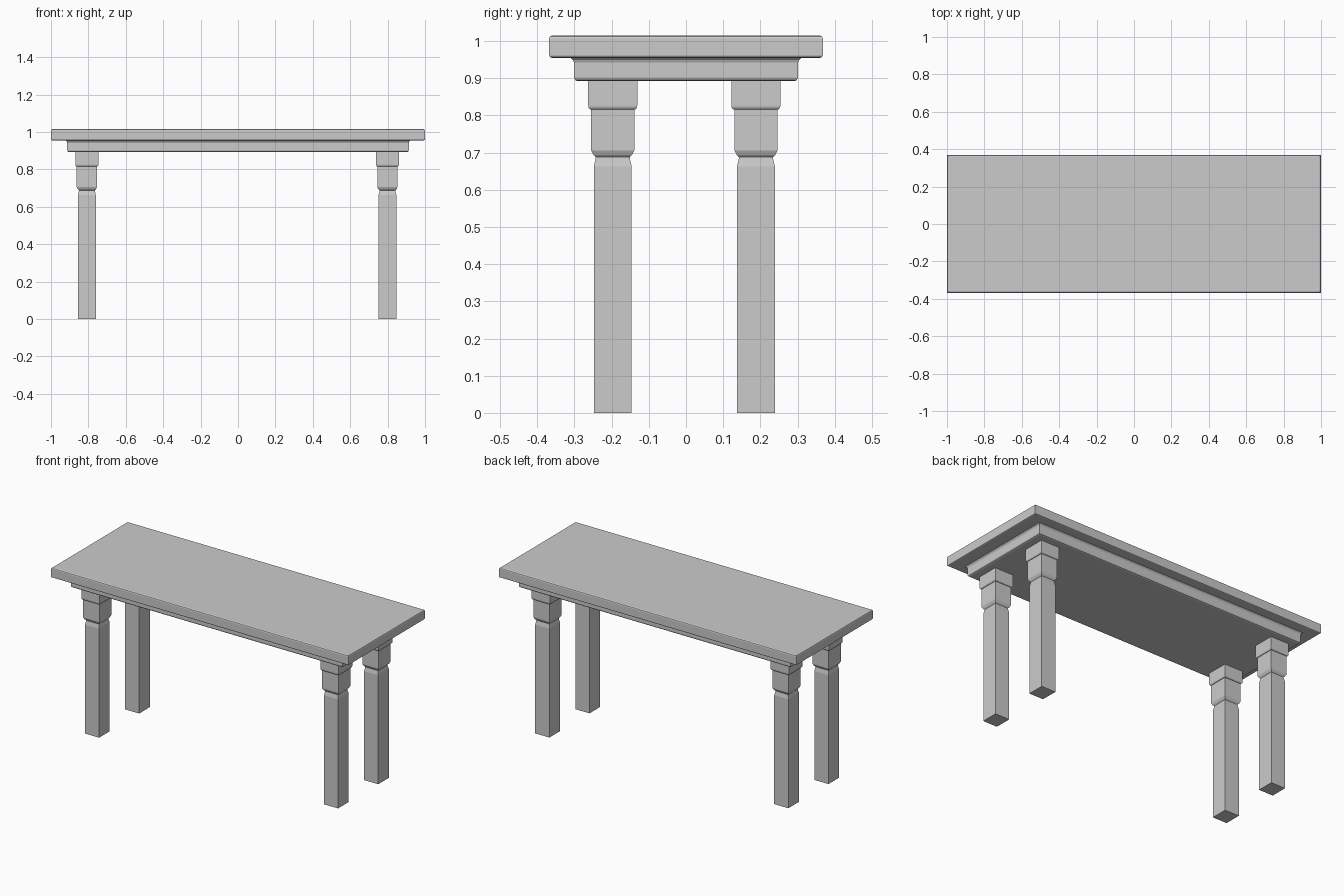
import bpy, bmesh

if "Cube" in bpy.data.objects:
    bpy.data.objects.remove(bpy.data.objects["Cube"])


def stack(name, centre, profile):
    """Loft capped rectangular rings; profile rows are (half x, half y, z)."""
    bm = bmesh.new()
    rings = []
    for hx, hy, z in profile:
        rings.append([bm.verts.new((centre[0] + sx * hx, centre[1] + sy * hy, z))
                      for sx, sy in ((-1, -1), (1, -1), (1, 1), (-1, 1))])
    for a, b in zip(rings, rings[1:]):
        for i in range(4):
            j = (i + 1) % 4
            bm.faces.new((a[i], a[j], b[j], b[i]))
    bm.faces.new(rings[0][::-1])
    bm.faces.new(rings[-1])
    bmesh.ops.recalc_face_normals(bm, faces=bm.faces)
    mesh = bpy.data.meshes.new(name)
    bm.to_mesh(mesh)
    bm.free()
    obj = bpy.data.objects.new(name, mesh)
    bpy.context.collection.objects.link(obj)
    return obj


def inset(hx, hy, steps):
    """Turn (inset, z) steps into rectangular rings."""
    return [(hx - d, hy - d, z) for d, z in steps]


# Table top with softly rounded upper and lower edges
stack("table_top", (0, 0), inset(1.0, 0.368, [
    (0.006, 0.955), (0.002, 0.957), (0, 0.961),
    (0, 1.007), (0.002, 1.012), (0.007, 1.015)]))

# Apron slab: rounded bottom edge, small cove flaring under the top
stack("apron", (0, 0), inset(0.913, 0.301, [
    (0.010, 0.892), (0.003, 0.895), (0, 0.902),
    (0, 0.942), (-0.003, 0.949), (-0.010, 0.955)]))

# Leg parts as (half width, z): shaft with neck and upper block, then cap
shaft = [(0.051, 0.0), (0.051, 0.662), (0.046, 0.684), (0.046, 0.688),
         (0.052, 0.694), (0.058, 0.706), (0.058, 0.820)]
cap = [(0.061, 0.816), (0.065, 0.821), (0.066, 0.827), (0.066, 0.893)]
X_RATIO = 0.935  # legs are slightly narrower along x

for side, x in (("left", -0.808), ("right", 0.799)):
    for end, y in (("front", -0.197), ("back", 0.188)):
        for part, prof in (("leg", shaft), ("leg_cap", cap)):
            stack(f"{end}_{side}_{part}", (x, y),
                  [(w * X_RATIO, w, z) for w, z in prof])
